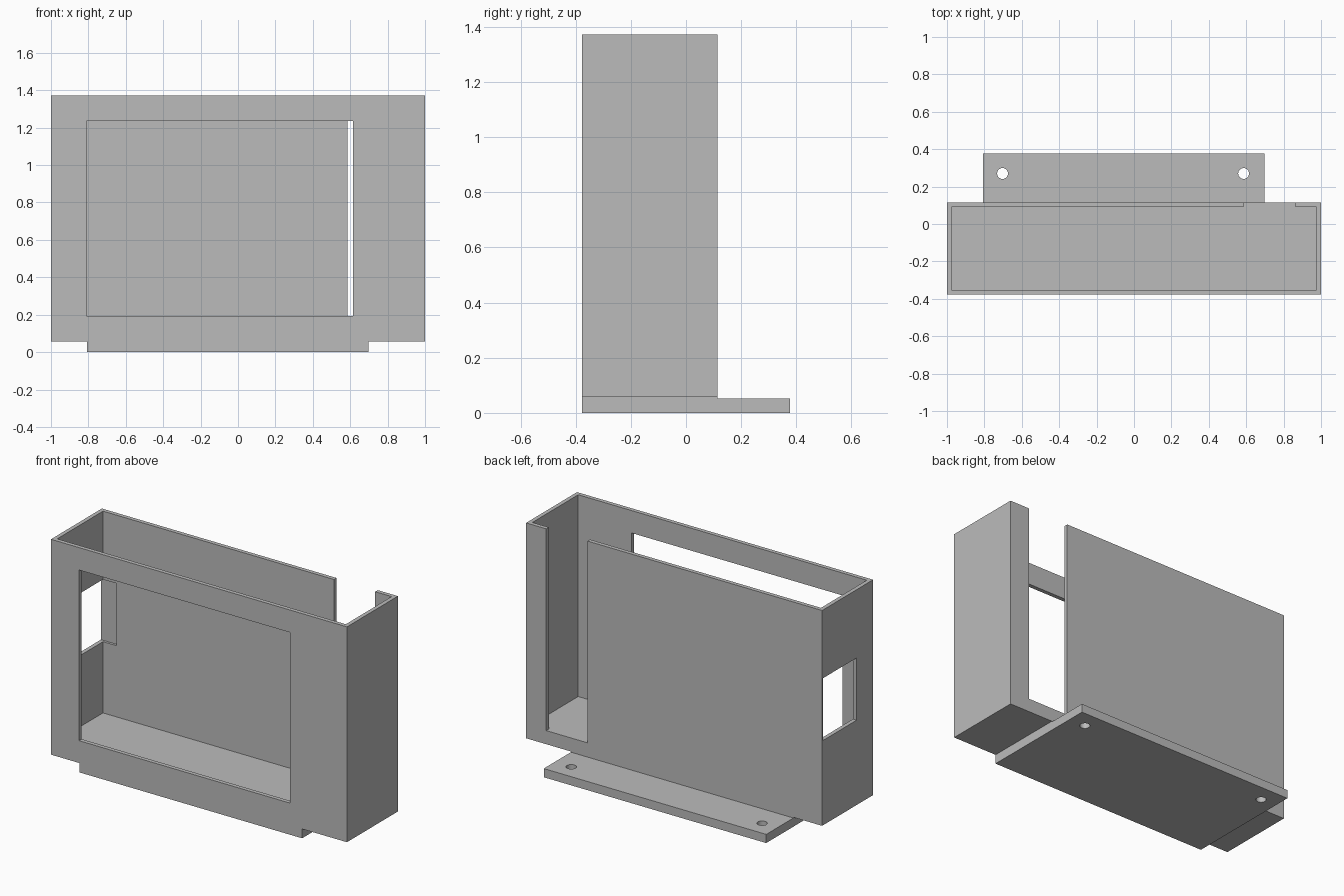
import bpy

if "Cube" in bpy.data.objects:
    bpy.data.objects.remove(bpy.data.objects["Cube"])

grey = bpy.data.materials.new("plain grey")
grey.diffuse_color = (0.5, 0.5, 0.5, 1)
grey.use_nodes = True
grey.node_tree.nodes["Principled BSDF"].inputs["Base Color"].default_value = grey.diffuse_color


def box(name, x, y, z):
    """Box given by its (min, max) range on each axis."""
    bpy.ops.mesh.primitive_cube_add(size=1, location=[sum(r) / 2 for r in (x, y, z)])
    ob = bpy.context.object
    ob.name = name
    ob.scale = [r[1] - r[0] for r in (x, y, z)]
    bpy.ops.object.transform_apply(location=True, rotation=False, scale=True)
    ob.data.materials.append(grey)
    return ob


def combine(target, tool, operation):
    """Apply an exact boolean and remove the tool."""
    mod = target.modifiers.new("bool", 'BOOLEAN')
    mod.object, mod.operation, mod.solver = tool, operation, 'EXACT'
    bpy.context.view_layer.objects.active = target
    bpy.ops.object.modifier_apply(modifier=mod.name)
    bpy.data.objects.remove(tool)


FRONT, BACK, BOTTOM, TOP, WALL = -0.377, 0.115, 0.057, 1.372, 0.025

# Open-topped case with a thick floor
case = box("case", (-1, 1), (FRONT, BACK), (BOTTOM, TOP))
cuts = [
    box("cavity", (-1 + WALL, 1 - WALL), (FRONT + WALL, BACK - WALL), (0.14, 1.6)),
    # Screen opening in the front
    box("screen_opening", (-0.81, 0.615), (-0.6, FRONT + 0.06), (0.193, 1.235)),
    # Full-height slot in the back, level with the floor
    box("back_slot", (0.585, 0.864), (0, 0.3), (0.14, 1.6)),
    # Port in the left wall, nicking the inside of the back wall
    box("side_port", (-1.2, -0.885), (-0.218, 0.105), (0.575, 0.955)),
]
for c in cuts:
    combine(case, c, 'DIFFERENCE')

# Mounting plate: raised under the case, slightly lower behind it
plate = box("mounting_plate", (-0.806, 0.697), (FRONT, 0.377), (0, BOTTOM))
combine(plate, box("plate_step", (-1, 1), (BACK, 0.6), (0.053, 0.2)), 'DIFFERENCE')

# Screw holes
for x in (-0.703, 0.586):
    bpy.ops.mesh.primitive_cylinder_add(vertices=32, radius=0.029, depth=0.4, location=(x, 0.27, 0))
    combine(plate, bpy.context.object, 'DIFFERENCE')

# One solid body
combine(case, plate, 'UNION')
case.name = "display_enclosure"
case.data.materials.clear()
case.data.materials.append(grey)
for p in case.data.polygons:
    p.material_index = 0
bpy.ops.object.select_all(action='DESELECT')
case.select_set(True)
bpy.context.view_layer.objects.active = case
bpy.ops.object.shade_smooth_by_angle()
